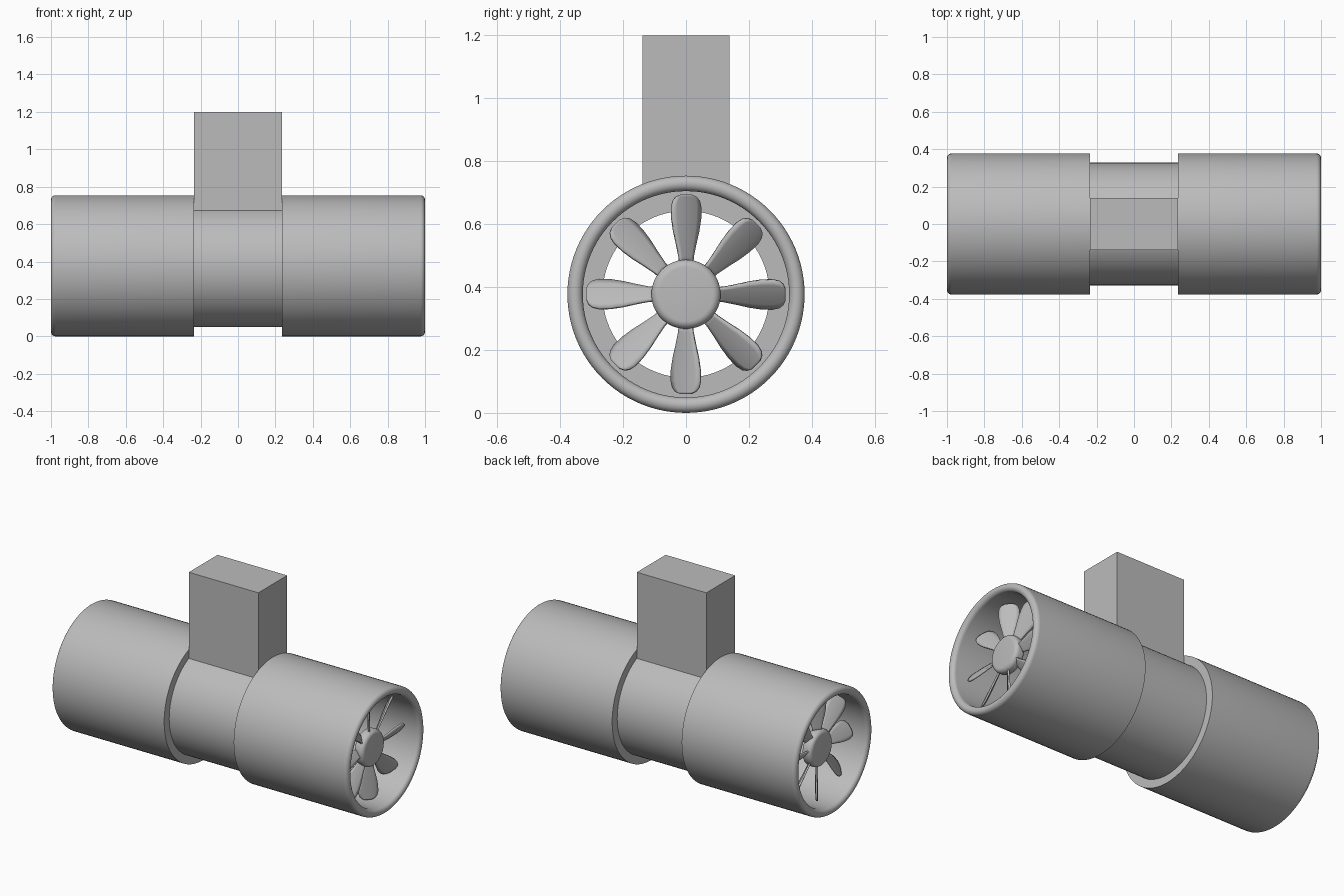
import bpy, bmesh, math
from mathutils import Matrix

cube = bpy.data.objects.get("Cube")
if cube:
    bpy.data.objects.remove(cube, do_unlink=True)

AXIS_Z = 0.377          # height of the duct axis
OUTER, BORE, INNER = 0.377, 0.328, 0.265

grey = bpy.data.materials.new("plain_grey")
grey.use_nodes = True
colour = (0.5, 0.5, 0.5, 1)
grey.diffuse_color = colour
grey.node_tree.nodes["Principled BSDF"].inputs["Base Color"].default_value = colour


def finish(name, bm, smooth=True):
    bmesh.ops.recalc_face_normals(bm, faces=bm.faces)
    mesh = bpy.data.meshes.new(name)
    bm.to_mesh(mesh)
    bm.free()
    mesh.materials.append(grey)
    obj = bpy.data.objects.new(name, mesh)
    bpy.context.collection.objects.link(obj)
    if smooth:
        bpy.ops.object.select_all(action='DESELECT')
        obj.select_set(True)
        bpy.context.view_layer.objects.active = obj
        bpy.ops.object.shade_smooth_by_angle(angle=math.radians(35))
    return obj


def lathe(name, profile, closed=True, steps=96):
    """Spin (x, radius) points around the duct axis."""
    bm = bmesh.new()
    verts = [bm.verts.new((x, 0, r)) for x, r in profile]
    pairs = list(zip(verts, verts[1:])) + ([(verts[-1], verts[0])] if closed else [])
    edges = [bm.edges.new(p) for p in pairs]
    bmesh.ops.spin(bm, geom=verts + edges, cent=(0, 0, 0), axis=(1, 0, 0),
                   angle=math.tau, steps=steps, use_duplicate=False)
    bmesh.ops.remove_doubles(bm, verts=bm.verts, dist=1e-5)
    bmesh.ops.translate(bm, verts=bm.verts, vec=(0, 0, AXIS_Z))
    return finish(name, bm)


def arc(cx, cr, radius, start, end, n=8):
    angles = [math.radians(start + (end - start) * i / n) for i in range(n + 1)]
    return [(cx + radius * math.cos(a), cr + radius * math.sin(a)) for a in angles]


def fan_blades(name, side):
    # (radius, half width) outline of one paddle blade
    outline = [(0.09, 0.02), (0.12, 0.022), (0.16, 0.03), (0.20, 0.039), (0.24, 0.045),
               (0.275, 0.046), (0.297, 0.041), (0.31, 0.031), (0.317, 0.016)]
    bm = bmesh.new()
    for k in range(8):
        turn = Matrix.Rotation(k * math.tau / 8, 4, 'X')
        rows = []
        for r, half in outline:
            row = []
            for i in range(7):
                u = half * (i / 3 - 1)
                x = side * (0.885 - 0.75 * u - 3 * u * u)
                v = bm.verts.new(turn @ Matrix.Translation((x, u, r)).translation)
                v.co.z += AXIS_Z
                row.append(v)
            rows.append(row)
        for a, b in zip(rows, rows[1:]):
            for i in range(6):
                bm.faces.new((a[i], a[i + 1], b[i + 1], b[i]))
    obj = finish(name, bm)
    solid = obj.modifiers.new("thickness", 'SOLIDIFY')
    solid.thickness = 0.01
    solid.offset = 0
    return obj


# Narrow middle tube
lathe("middle_tube", [(-0.24, INNER), (0.24, INNER), (0.24, BORE), (-0.24, BORE)])

for label, side in (("left", 1), ("right", -1)):
    # Wide end sleeve with a rounded mouth
    lip = (OUTER - BORE) / 2
    sleeve = [(0.235, BORE), (0.235, OUTER)]
    sleeve += arc(1 - lip, OUTER - lip, lip, 90, -90, 12)
    lathe(label + "_sleeve", [(side * x, r) for x, r in sleeve])

    # Fan hub with rounded rims
    hub = [(0.855, 0)] + arc(0.875, 0.09, 0.02, 180, 90)
    hub += arc(0.895, 0.085, 0.025, 90, 0) + [(0.922, 0)]
    lathe(label + "_fan_hub", [(side * x, r) for x, r in hub], closed=False, steps=64)
    fan_blades(label + "_fan_blades", side)

# Mounting block on top
bm = bmesh.new()
bmesh.ops.create_cube(bm, size=1)
bmesh.ops.scale(bm, verts=bm.verts, vec=(0.47, 0.278, 0.545))
bmesh.ops.translate(bm, verts=bm.verts, vec=(0, 0, 0.9275))
finish("mounting_block", bm, smooth=False)
